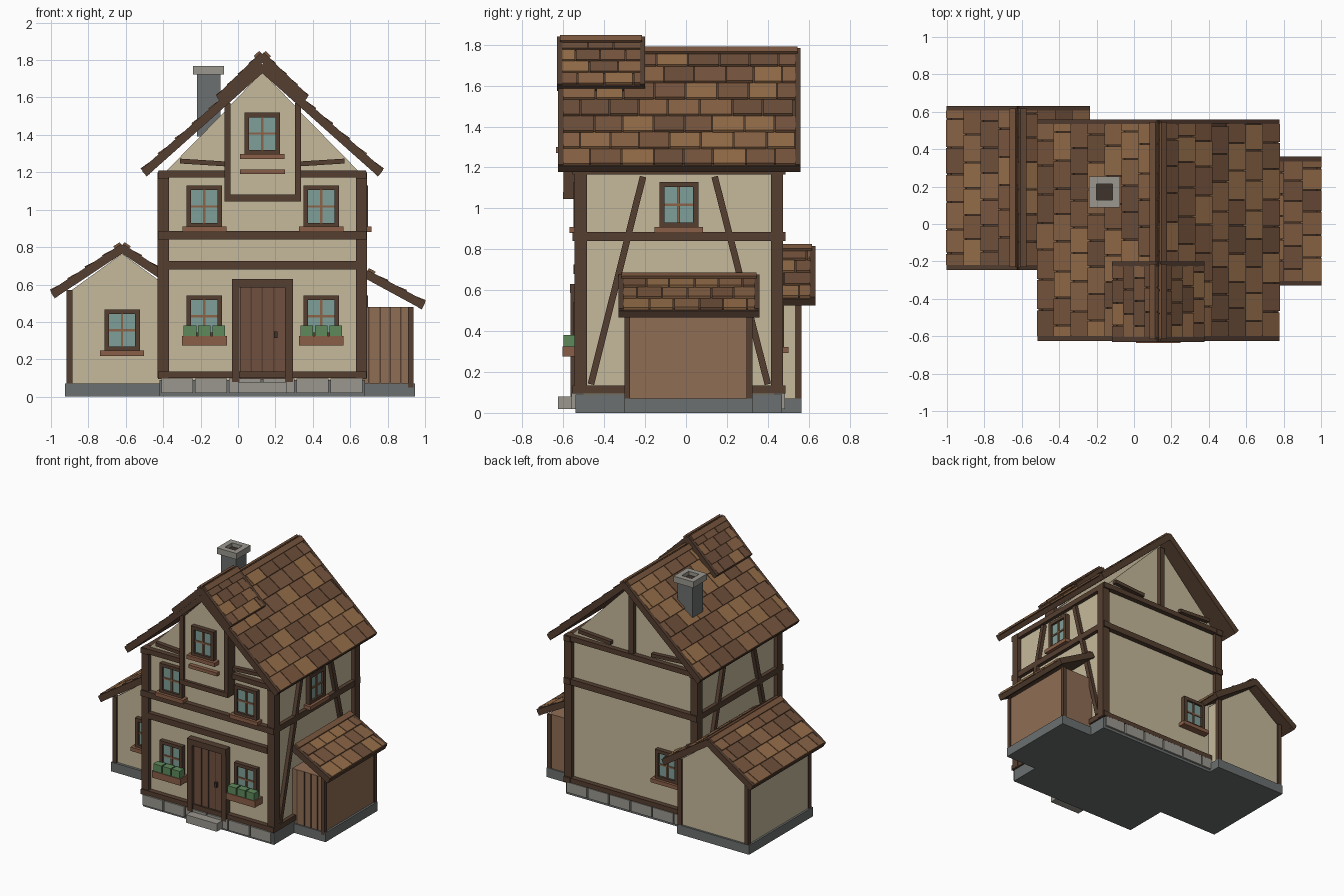
import bpy, bmesh, math, random
from mathutils import Matrix, Vector

if "Cube" in bpy.data.objects:
    bpy.data.objects.remove(bpy.data.objects["Cube"])

random.seed(4)
PALETTE = dict(wall='C6B99B', wood='553F31', door='70503F', frame='8C6448', sill='8A5F47', glass='7F9F99',
               plinth='6C7070', stone='9A978E', green='5F8A5C', shed='8F6D54', dark='3E332C',
               t1='8A6446', t2='7A573F', t3='966E4A', t4='6F503B')


def srgb(h):
    v = [int(h[i:i + 2], 16) / 255 for i in (0, 2, 4)]
    return [((c + 0.055) / 1.055) ** 2.4 for c in v] + [1]


MATS = {}
for key, h in PALETTE.items():
    MATS[key] = bpy.data.materials.new(key)
    MATS[key].diffuse_color = srgb(h)
KEYS = list(PALETTE)


class Part:
    """Collects solids into one named object."""
    def __init__(self, name, M=Matrix()):
        self.name, self.M, self.bm = name, M, bmesh.new()

    def solid(self, M, mat):
        vs = bmesh.ops.create_cube(self.bm, size=1, matrix=self.M @ M)['verts']
        for f in {f for v in vs for f in v.link_faces}:
            f.material_index = KEYS.index(mat)

    def box(self, x0, x1, y0, y1, z0, z1, mat='wood'):
        self.solid(Matrix.Translation(((x0 + x1) / 2, (y0 + y1) / 2, (z0 + z1) / 2))
                   @ Matrix.Diagonal((x1 - x0, y1 - y0, z1 - z0, 1)), mat)

    def bar(self, a, b, width, depth, normal, mat='wood'):
        a, b, n = Vector(a), Vector(b), Vector(normal)
        d = (b - a).normalized()
        R = Matrix((d, n.cross(d), n)).transposed().to_4x4()
        self.solid(Matrix.Translation((a + b) / 2) @ R
                   @ Matrix.Diagonal(((b - a).length, width, depth, 1)), mat)

    def prism(self, pts, y0, y1, mat='wall'):
        f = self.bm.faces.new([self.bm.verts.new((x, y0, z)) for x, z in pts])
        r = bmesh.ops.extrude_face_region(self.bm, geom=[f])['geom']
        vs = [v for v in r if isinstance(v, bmesh.types.BMVert)]
        bmesh.ops.translate(self.bm, verts=vs, vec=(0, y1 - y0, 0))
        for g in {g for v in list(f.verts) + vs for g in v.link_faces}:
            g.material_index = KEYS.index(mat)
        bmesh.ops.recalc_face_normals(self.bm, faces=self.bm.faces[:])

    def done(self):
        me = bpy.data.meshes.new(self.name)
        for k in KEYS:
            me.materials.append(MATS[k])
        self.bm.to_mesh(me)
        self.bm.free()
        bpy.context.collection.objects.link(bpy.data.objects.new(self.name, me))


def slope(name, ridge, eave, y0, y1, rows, tile_w):
    """One roof slope: slab, staggered tiles, bargeboards, fascia, ridge cap."""
    p = Part(name)
    r, e = Vector((ridge[0], 0, ridge[1])), Vector((eave[0], 0, eave[1]))
    d = (e - r).normalized()
    yax = Vector((0, 1 if d.x > 0 else -1, 0))
    n = d.cross(yax)
    L, ym = (e - r).length, (y0 + y1) / 2
    R = Matrix((d, yax, n)).transposed().to_4x4()

    def put(s, y, h, size, mat, tilt=0):
        c = r + d * s + n * h + Vector((0, y, 0))
        p.solid(Matrix.Translation(c) @ R @ Matrix.Rotation(-tilt, 4, 'Y')
                @ Matrix.Diagonal((*size, 1)), mat)

    put(L / 2, ym, -0.014, (L, y1 - y0 - 0.02, 0.028), 'wood')
    pitch = L / rows
    for i in range(rows):
        y = y0 + 0.022 - (tile_w / 2 if i % 2 else 0)
        while y < y1 - 0.04:
            w = tile_w * random.uniform(0.9, 1.1)
            a, b = max(y, y0 + 0.022), min(y + w, y1 - 0.022)
            if b - a > 0.015:
                put((i + 0.5) * pitch, (a + b) / 2, 0.01, (pitch * 1.06, b - a - 0.006, 0.014),
                    random.choice(['t1', 't2', 't3', 't4']), 0.09 + random.uniform(0, .03))
            y += w
    for y in (y0 + 0.013, y1 - 0.013):
        put(L / 2, y, -0.006, (L + 0.01, 0.026, 0.046), 'wood')
    put(L - 0.005, ym, -0.012, (0.025, y1 - y0, 0.036), 'wood')
    put(0.016, ym, 0.022, (0.04, y1 - y0 - 0.03, 0.014), 't2')
    p.done()


def window(name, loc, turn=0, sill=True, flowers=False):
    p = Part(name, Matrix.Translation(loc) @ Matrix.Rotation(math.radians(turn), 4, 'Z'))
    w, h, t = 0.095, 0.112, 0.025
    p.box(-w + t, w - t, -0.018, 0.01, -h + t, h - t, 'glass')
    for s in (-1, 1):
        p.box(*sorted((s * w, s * (w - t))), -0.035, 0.01, -h, h)
        p.box(-w, w, -0.034, 0.01, *sorted((s * h, s * (h - t))))
    p.box(-0.006, 0.006, -0.026, 0, -h + t, h - t, 'frame')
    p.box(-w + t, w - t, -0.025, 0, -0.006, 0.006, 'frame')
    if flowers:
        p.box(-0.12, 0.12, -0.09, 0, -0.155, -0.105, 'sill')
        for x in (-0.077, 0, 0.077):
            p.box(x - 0.034, x + 0.034, -0.085, -0.03, -0.105, -0.05, 'green')
    else:
        p.box(-0.118, 0.118, -0.055, 0, -0.137, -0.108, 'sill')
    p.done()


# foundations
p = Part('plinth')
p.box(-0.42, 0.68, -0.54, 0.47, 0, 0.09, 'plinth')
p.box(-0.925, -0.32, -0.2, 0.565, 0, 0.07, 'plinth')
p.box(0.6, 0.945, -0.3, 0.325, 0, 0.07, 'plinth')
p.done()
p = Part('foundation_stones')
for i in range(6):
    x = -0.41 + i * 0.181
    for y0, y1 in ((-0.56, -0.5), (0.43, 0.485)):
        p.box(x, x + 0.17, y0, y1, 0.02, 0.098, 'stone')
p.done()
p = Part('door_step')
p.box(0, 0.26, -0.625, -0.53, 0.02, 0.08, 'stone')
p.done()

# main house walls
p = Part('main_walls')
p.prism([(-0.4, 0.08), (0.66, 0.08), (0.66, 1.19), (0.13, 1.73), (-0.4, 1.19)], -0.515, 0.445)
p.done()

# timber frame
p = Part('timber_frame')
for x in (-0.4, 0.66):
    for y in (-0.515, 0.445):
        p.box(x - 0.03, x + 0.03, y - 0.03, y + 0.03, 0.1, 1.2)
    s = -1 if x < 0 else 1
    for z0, z1 in ((0.095, 0.135), (0.84, 0.885), (1.165, 1.205)):
        p.box(x - 0.028, x + 0.028, -0.555, 0.487, z0, z1)
    for a, b in ((-0.465, -0.21), (0.4, 0.14)):
        p.bar((x + s * 0.008, a, 0.14), (x + s * 0.008, b, 1.155), 0.032, 0.04, (s, 0, 0))
for y in (-0.525, 0.455):
    for z0, z1 in ((0.1, 0.135), (0.84, 0.885), (1.172, 1.21)):
        p.box(-0.425, 0.685, y - 0.028, y + 0.028, z0, z1)
    for s in (-1, 1):
        p.bar((0.13 + s * 0.44, y, 1.26), (0.13 + s * 0.17, y, 1.243), 0.026, 0.045, (0, 1, 0))
p.box(-0.37, 0.63, -0.55, -0.5, 0.68, 0.725)
p.box(0.11, 0.15, 0.43, 0.475, 1.2, 1.7)
p.done()

# projecting gable bay
p = Part('gable_bay')
p.prism([(-0.06, 1.06), (0.32, 1.06), (0.32, 1.54), (0.13, 1.735), (-0.06, 1.54)], -0.58, -0.5)
for x in (-0.055, 0.32):
    p.box(x - 0.016, x + 0.016, -0.6, -0.5, 1.045, 1.57)
p.box(-0.07, 0.335, -0.602, -0.5, 1.045, 1.08)
p.box(0.01, 0.25, -0.61, -0.57, 1.19, 1.215, 'sill')
p.done()

# annex
p = Part('annex')
p.prism([(-0.91, 0.06), (-0.33, 0.06), (-0.33, 0.555), (-0.62, 0.765), (-0.91, 0.555)], -0.18, 0.55)
for x in (-0.9, -0.34):
    for y in (-0.178, 0.548):
        p.box(x - 0.016, x + 0.016, y - 0.016, y + 0.016, 0.05, 0.57)
p.done()

# lean-to shed
p = Part('shed')
p.box(0.66, 0.93, -0.29, 0.315, 0.06, 0.48, 'shed')
for x in (0.7, 0.76, 0.815, 0.87):
    p.box(x - 0.004, x + 0.004, -0.294, -0.28, 0.07, 0.48)
for y in (-0.287, 0.31):
    p.box(0.908, 0.938, y - 0.014, y + 0.014, 0.05, 0.48)
p.done()

# roofs
for side, s in (('left', -1), ('right', 1)):
    slope('main_roof_' + side, (0.13, 1.768), (0.13 + s * 0.632, 1.205), -0.625, 0.56, 7, 0.148)
    slope('bay_roof_' + side, (0.13, 1.825), (0.13 + s * 0.232, 1.6), -0.63, -0.2, 4, 0.13)
    slope('annex_roof_' + side, (-0.62, 0.8), (-0.62 + s * 0.37, 0.555), -0.245, 0.632, 4, 0.14)
slope('shed_roof', (0.69, 0.66), (0.99, 0.497), -0.33, 0.36, 3, 0.12)

# windows
for x in (-0.18, 0.445):
    window('upper_window', (x, -0.515, 1.017))
    window('lower_window', (x, -0.515, 0.43), flowers=True)
window('bay_window', (0.13, -0.58, 1.407))
window('annex_window', (-0.62, -0.18, 0.355))
window('side_window', (0.66, -0.035, 1.017), 90)
window('shed_side_window', (0.66, -0.035, 0.43), 90)
window('back_window', (-0.17, 0.445, 0.43), 180)

# front door
p = Part('front_door')
p.box(0.01, 0.25, -0.54, -0.5, 0.08, 0.59, 'door')
for x in (-0.012, 0.272):
    p.box(x - 0.021, x + 0.021, -0.565, -0.5, 0.08, 0.63)
p.box(-0.033, 0.293, -0.567, -0.5, 0.585, 0.63)
for x in (0.07, 0.13, 0.19):
    p.box(x - 0.004, x + 0.004, -0.543, -0.53, 0.09, 0.585)
p.box(0.192, 0.21, -0.56, -0.53, 0.315, 0.35, 'dark')
p.done()

# chimney
p = Part('chimney')
cx, cy = -0.157, 0.172
p.box(cx - 0.063, cx + 0.063, cy - 0.063, cy + 0.063, 1.39, 1.73, 'plinth')
p.box(cx - 0.045, cx + 0.045, cy - 0.045, cy + 0.045, 1.72, 1.74, 'dark')
for s in (-1, 1):
    a, b = sorted((s * 0.083, s * 0.043))
    p.box(cx + a, cx + b, cy - 0.083, cy + 0.083, 1.722, 1.768, 'stone')
    p.box(cx - 0.043, cx + 0.043, cy + a, cy + b, 1.722, 1.768, 'stone')
p.done()

for m in bpy.data.materials:
    if m.users and not m.is_grease_pencil:
        m.use_nodes = True
        m.node_tree.nodes["Principled BSDF"].inputs["Base Color"].default_value = m.diffuse_color
